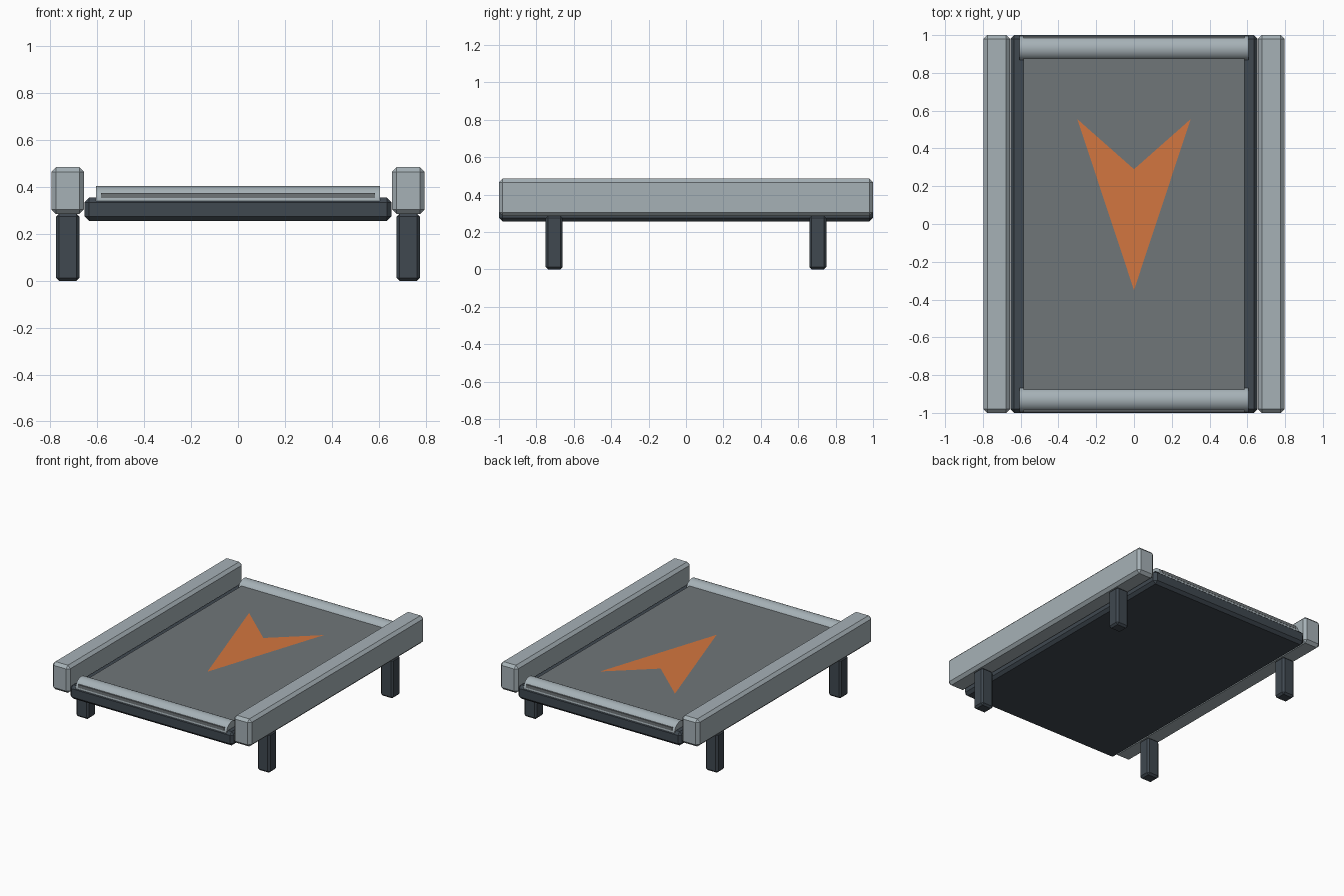
import bpy, bmesh
from math import pi

if "Cube" in bpy.data.objects:
    bpy.data.objects.remove(bpy.data.objects["Cube"])


def material(name, color):
    m = bpy.data.materials.new(name)
    m.diffuse_color = (*color, 1)
    m.use_nodes = True
    m.node_tree.nodes["Principled BSDF"].inputs["Base Color"].default_value = m.diffuse_color
    return m


STEEL = material("light steel", (0.38, 0.44, 0.47))
DARK = material("dark steel", (0.05, 0.065, 0.08))
RUBBER = material("belt rubber", (0.16, 0.18, 0.19))
ORANGE = material("orange paint", (0.65, 0.18, 0.05))


def box(name, lo, hi, mat, bevel=0.0):
    bpy.ops.mesh.primitive_cube_add(size=1, location=[(a + b) / 2 for a, b in zip(lo, hi)])
    ob = bpy.context.object
    ob.name = name
    ob.scale = [b - a for a, b in zip(lo, hi)]
    bpy.ops.object.transform_apply(location=False, rotation=False, scale=True)
    ob.data.materials.append(mat)
    if bevel:
        mod = ob.modifiers.new("bevel", 'BEVEL')
        mod.width = bevel
        mod.segments = 1
    return ob


# Bed under the belt, and the belt itself
box("bed", (-0.655, -1, 0.255), (0.655, 1, 0.355), DARK, 0.02)
box("belt", (-0.585, -0.995, 0.353), (0.585, 0.995, 0.375), RUBBER)

# Side rails with two legs each
for side, sx in (("left", -1), ("right", 1)):
    x = 0.7265 * sx
    box(side + "_rail", (x - 0.07, -1, 0.285), (x + 0.07, 1, 0.485), STEEL, 0.02)
    for end, sy in (("front", -1), ("back", 1)):
        y = 0.705 * sy
        box(f"{end}_{side}_leg", (x - 0.05, y - 0.046, 0),
            (x + 0.05, y + 0.046, 0.287), DARK, 0.013)

# End rollers
for end, sy in (("front", -1), ("back", 1)):
    bpy.ops.mesh.primitive_cylinder_add(vertices=32, radius=0.065, depth=1.21,
                                        location=(0, 0.93 * sy, 0.34),
                                        rotation=(0, pi / 2, 0))
    roller = bpy.context.object
    roller.name = end + "_roller"
    roller.data.materials.append(STEEL)
    bpy.ops.object.shade_smooth_by_angle()

# Direction arrow painted on the belt
bm = bmesh.new()
outline = [(0, -0.35), (0.3, 0.555), (0, 0.29), (-0.3, 0.555)]
v = [bm.verts.new((x, y, 0.378)) for x, y in outline]
bm.faces.new((v[0], v[1], v[2]))
bm.faces.new((v[0], v[2], v[3]))
mesh = bpy.data.meshes.new("direction_arrow")
bm.to_mesh(mesh)
bm.free()
mesh.materials.append(ORANGE)
bpy.context.collection.objects.link(bpy.data.objects.new("direction_arrow", mesh))
